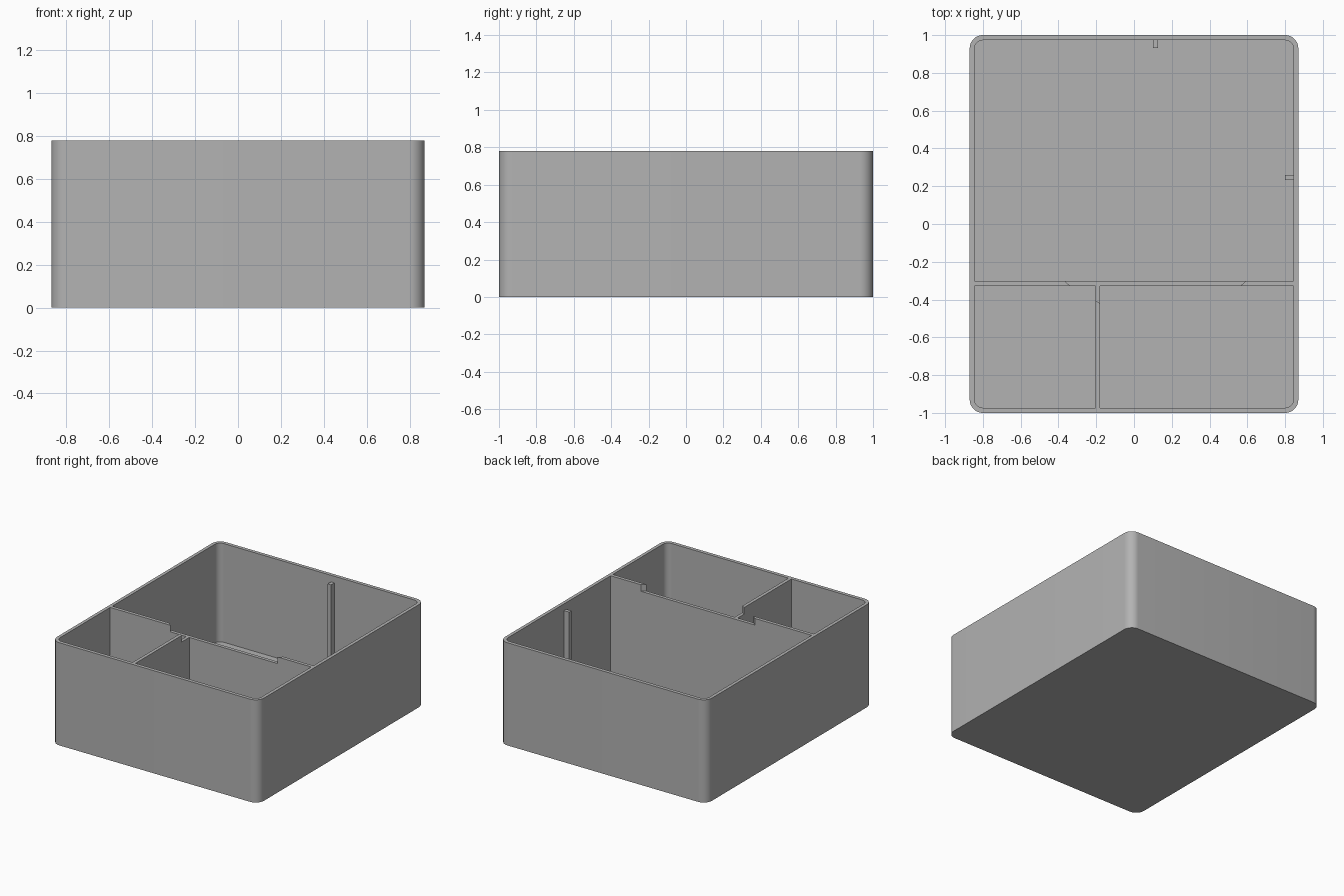
import bpy, bmesh
from math import sin, cos, pi, radians

if "Cube" in bpy.data.objects:
    bpy.data.objects.remove(bpy.data.objects["Cube"])

HALF_X, HALF_Y, HEIGHT = 0.87, 1.0, 0.78
FLOOR, STEP = 0.03, 0.73      # floor thickness, top of notches and ribs

grey = bpy.data.materials.new("grey plastic")
grey.use_nodes = True
colour = (0.45, 0.45, 0.45, 1)
grey.diffuse_color = colour
grey.node_tree.nodes["Principled BSDF"].inputs["Base Color"].default_value = colour


def prism(name, plan, z0, z1):
    """Upright solid from a counter-clockwise plan outline."""
    bm = bmesh.new()
    base = bm.faces.new([bm.verts.new((x, y, z0)) for x, y in plan])
    top = bmesh.ops.extrude_face_region(bm, geom=[base])["geom"]
    moved = [v for v in top if isinstance(v, bmesh.types.BMVert)]
    bmesh.ops.translate(bm, verts=moved, vec=(0, 0, z1 - z0))
    bmesh.ops.recalc_face_normals(bm, faces=bm.faces)
    mesh = bpy.data.meshes.new(name)
    bm.to_mesh(mesh)
    bm.free()
    mesh.materials.append(grey)
    obj = bpy.data.objects.new(name, mesh)
    bpy.context.collection.objects.link(obj)
    return obj


def rounded(x0, x1, y0, y1, radii, steps=10):
    """Rectangle plan; radii run front-left, front-right, back-right, back-left."""
    plan = []
    corners = [(x0, y0, 1, 1), (x1, y0, -1, 1), (x1, y1, -1, -1), (x0, y1, 1, -1)]
    for i, ((x, y, sx, sy), r) in enumerate(zip(corners, radii)):
        if r == 0:
            plan.append((x, y))
            continue
        for k in range(steps + 1):
            a = pi + i * pi / 2 + k * pi / 2 / steps
            plan.append((x + sx * r + r * cos(a), y + sy * r + r * sin(a)))
    return plan


def combine(body, tool, operation):
    """Apply a boolean and discard the helper solid."""
    mod = body.modifiers.new(operation.lower(), "BOOLEAN")
    mod.operation, mod.solver, mod.object = operation, "EXACT", tool
    tool.hide_render = True
    bpy.context.view_layer.objects.active = body
    bpy.ops.object.modifier_apply(modifier=mod.name)
    bpy.data.objects.remove(tool)


# Outer block
R, r = 0.07, 0.045
box = prism("divided_box", rounded(-HALF_X, HALF_X, -HALF_Y, HALF_Y, [R] * 4), 0, HEIGHT)

# Three compartments, rounded only at the outer corners
compartments = {
    "rear_compartment": rounded(-0.845, 0.845, -0.302, 0.973, [0, 0, r, r]),
    "front_right_compartment": rounded(-0.845, -0.205, -0.973, -0.328, [r, 0, 0, 0]),
    "front_left_compartment": rounded(-0.18, 0.845, -0.973, -0.328, [0, r, 0, 0]),
}
for name, plan in compartments.items():
    combine(box, prism(name, plan, FLOOR, HEIGHT + 0.1), "DIFFERENCE")

# Lowered stretch of the dividers with slanted ends
notch = [(-0.385, -0.285), (-0.32, -0.345), (-0.22, -0.345), (-0.22, -0.396),
         (-0.165, -0.429), (-0.165, -0.345), (0.545, -0.345), (0.61, -0.285)]
combine(box, prism("divider_notch", notch, STEP, HEIGHT + 0.1), "DIFFERENCE")

# Upright ribs on the back and left walls
for name, bounds in {"back_rib": (0.1, 0.128, 0.933, 0.985),
                     "left_rib": (0.8, 0.855, 0.233, 0.26)}.items():
    combine(box, prism(name, rounded(*bounds, [0] * 4), FLOOR / 2, STEP), "UNION")

# Smooth corners, crisp rims
bpy.ops.object.select_all(action="DESELECT")
box.select_set(True)
bpy.context.view_layer.objects.active = box
bpy.ops.object.shade_smooth_by_angle(angle=radians(30))
